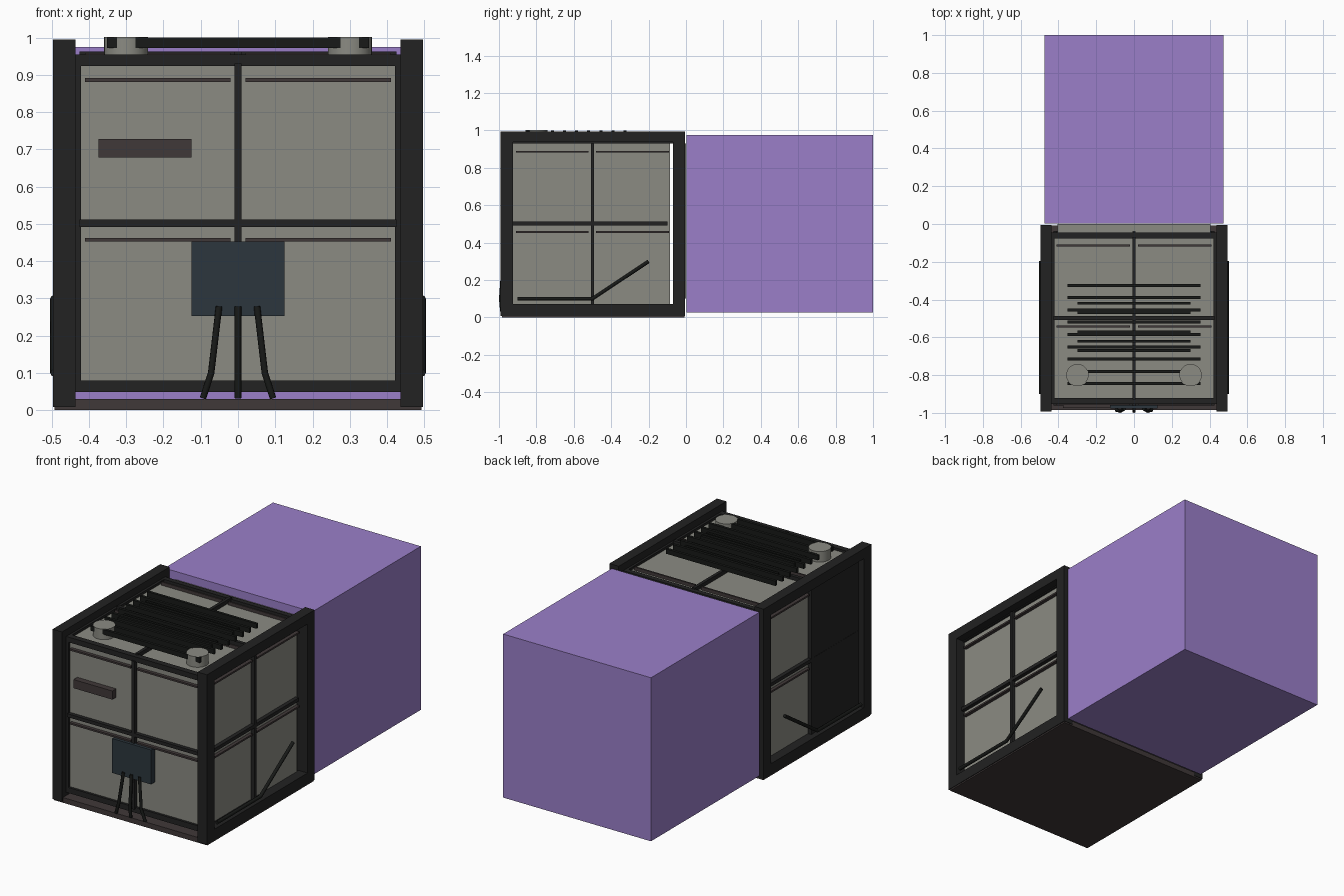
import bpy, bmesh, math
from mathutils import Vector

if "Cube" in bpy.data.objects:
    bpy.data.objects.remove(bpy.data.objects["Cube"])


def material(name, rgb):
    m = bpy.data.materials.new(name)
    m.diffuse_color = (*rgb, 1)
    m.use_nodes = True
    m.node_tree.nodes["Principled BSDF"].inputs["Base Color"].default_value = m.diffuse_color
    return m


PURPLE = material("purple", (0.328, 0.212, 0.584))
GREY = material("warm grey", (0.258, 0.258, 0.226))
DARK = material("frame charcoal", (0.016, 0.016, 0.016))
BLACK = material("cable black", (0.009, 0.010, 0.009))
BROWN = material("dark brown", (0.051, 0.040, 0.040))
SLATE = material("slate blue", (0.025, 0.037, 0.048))


def boxes(name, mat, spans, place=lambda u, v, d: (u, v, d)):
    """One object made of boxes; each span is two opposite corners."""
    bm = bmesh.new()
    for a, b in spans:
        p, q = Vector(place(*a)), Vector(place(*b))
        cube = bmesh.ops.create_cube(bm, size=1)["verts"]
        for vert in cube:
            for i in range(3):
                vert.co[i] = max(p[i], q[i]) if vert.co[i] > 0 else min(p[i], q[i])
    me = bpy.data.meshes.new(name)
    bm.to_mesh(me)
    bm.free()
    me.materials.append(mat)
    ob = bpy.data.objects.new(name, me)
    bpy.context.collection.objects.link(ob)
    return ob


def tube(name, mat, points, radius):
    cu = bpy.data.curves.new(name, "CURVE")
    cu.dimensions = "3D"
    cu.bevel_depth = radius
    cu.bevel_resolution = 2
    cu.use_fill_caps = True
    sp = cu.splines.new("POLY")
    sp.points.add(len(points) - 1)
    for pt, co in zip(sp.points, points):
        pt.co = (*co, 1)
    cu.materials.append(mat)
    ob = bpy.data.objects.new(name, cu)
    bpy.context.collection.objects.link(ob)


# Rear block
boxes("rear_block", PURPLE, [((-0.475, 0.003, 0.025), (0.475, 1.0, 0.975))])

# Floor plate
boxes("floor_plate", BROWN, [((-0.492, -0.985, 0.0), (0.492, -0.008, 0.03))])

# Heavy side frames
for side, s in (("left", -1), ("right", 1)):
    x0, x1 = s * 0.436, s * 0.496
    boxes(side + "_frame", DARK, [
        ((x0, -0.993, 0.008), (x1, -0.925, 0.995)),
        ((x0, -0.070, 0.008), (x1, -0.005, 0.995)),
        ((x0, -0.925, 0.008), (x1, -0.070, 0.072)),
        ((x0, -0.925, 0.937), (x1, -0.070, 0.995)),
    ])
    # Bent pipe on each side
    x = s * 0.494
    tube(side + "_pipe", BLACK,
         [(x, -0.9, 0.1), (x, -0.5, 0.1), (x, -0.2, 0.3)], 0.01)

# Panelled walls: pane, cross bars, thin rails and an edge ring
WALLS = {
    "front": lambda u, v, d: (u, -0.5 - d, 0.5 + v),
    "back": lambda u, v, d: (u, -0.5 + d, 0.5 + v),
    "top": lambda u, v, d: (u, -0.5 + v, 0.5 + d),
    "left": lambda u, v, d: (-d, -0.5 + u, 0.5 + v),
    "right": lambda u, v, d: (d, -0.5 + u, 0.5 + v),
}
for wall, place in WALLS.items():
    is_side = wall in ("left", "right")
    end = 0.415 if is_side else 0.425
    boxes(wall + "_pane", GREY, [((-0.425, -0.43, 0.430), (end, 0.43, 0.440))], place)
    boxes(wall + "_cross_bars", DARK, [
        ((-0.009, -0.43, 0.432), (0.009, 0.43, 0.463)),
        ((-0.425, -0.008, 0.432), (0.40 if is_side else 0.425, 0.012, 0.462)),
    ], place)
    boxes(wall + "_rails", BROWN, [
        ((u, v - 0.005, 0.438), (u + 0.39, v + 0.005, 0.459))
        for u in (-0.41, 0.02) for v in (0.386, -0.043)], place)
    if not is_side:
        d0, d1 = 0.431, 0.454
        boxes(wall + "_edge_bars", DARK, [
            ((-0.45, -0.452, d0), (0.45, -0.42, d1)),
            ((-0.45, 0.424, d0), (0.45, 0.454, d1)),
            ((-0.45, -0.42, d0), (-0.422, 0.424, d1)),
            ((0.422, -0.42, d0), (0.45, 0.424, d1)),
        ], place)

# Dark door covering the front half of the left wall
boxes("left_door", DARK, [((-0.425, -0.43, 0.437), (-0.009, 0.43, 0.461))], WALLS["left"])

# Connecting port between the cabin and the rear block
boxes("rear_port", GREY, [((-0.405, -0.047, 0.1), (0.405, 0.0, 0.93))])

# Front label plate, control box and cables
boxes("label_plate", BROWN, [((-0.375, -0.975, 0.678), (-0.125, -0.938, 0.728))])
boxes("control_box", SLATE, [((-0.125, -0.977, 0.253), (0.125, -0.938, 0.453))])
for name, s in (("left_cable", -1), ("centre_cable", 0), ("right_cable", 1)):
    tube(name, BLACK, [(s * 0.051, -0.978, 0.278), (s * 0.072, -0.991, 0.1),
                       (s * 0.094, -0.985, 0.032)], 0.009)

# Roof slats: long row with a shorter row between them
boxes("long_roof_slats", BLACK, [
    ((-0.352, y - 0.008, 0.972), (0.352, y + 0.008, 1.0))
    for y in (-0.325 - 0.065 * i for i in range(9))])
boxes("short_roof_slats", BLACK, [
    ((-0.30, y - 0.007, 0.974), (0.30, y + 0.007, 0.994))
    for y in (-0.42 - 0.05 * i for i in range(6))])

# Round roof vents
for name, x in (("left_vent", -0.3), ("right_vent", 0.3)):
    bpy.ops.mesh.primitive_cylinder_add(vertices=32, radius=0.059, depth=0.064,
                                        location=(x, -0.8, 0.969))
    vent = bpy.context.object
    vent.name = name
    vent.data.materials.append(GREY)
    bpy.ops.object.shade_smooth_by_angle(angle=math.radians(35))
